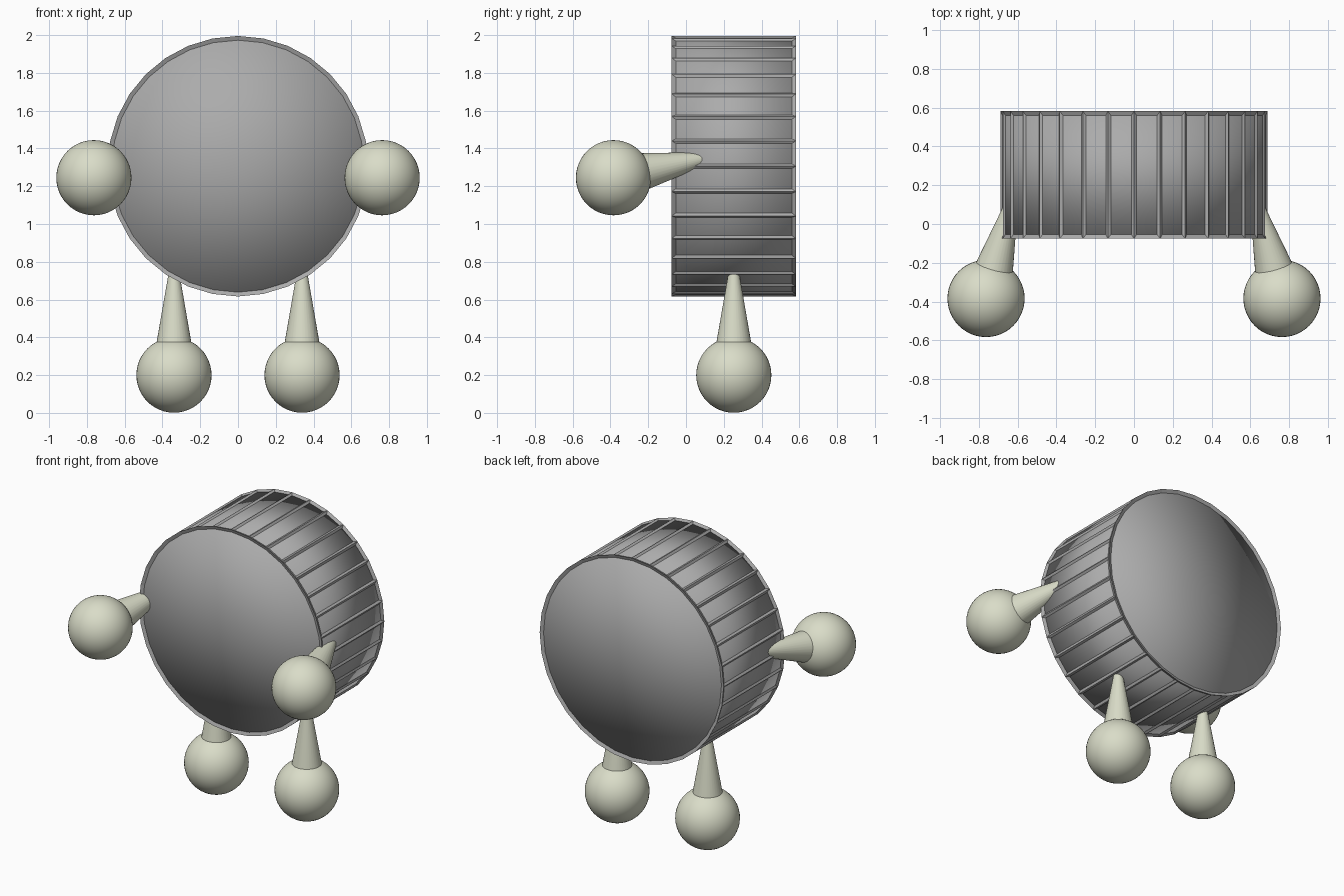
import bpy, math
from mathutils import Vector

if "Cube" in bpy.data.objects:
    bpy.data.objects.remove(bpy.data.objects["Cube"])


def material(name, rgb):
    m = bpy.data.materials.new(name)
    m.diffuse_color = (*rgb, 1)
    m.use_nodes = True
    m.node_tree.nodes["Principled BSDF"].inputs["Base Color"].default_value = m.diffuse_color
    return m


GREY = material("drum grey", (0.41, 0.41, 0.41))
CREAM = material("pale cream", (0.70, 0.72, 0.58))


def finish(name, mat, smooth=True):
    ob = bpy.context.object
    ob.name = name
    ob.data.materials.append(mat)
    if smooth:
        bpy.ops.object.shade_smooth()
    return ob


def drum(name, fill, smooth):
    bpy.ops.mesh.primitive_cylinder_add(
        vertices=32, radius=0.68, depth=0.64, end_fill_type=fill,
        location=(0, 0.253, 1.306), rotation=(math.pi / 2, 0, 0))
    return finish(name, GREY, smooth)


def ball(name, centre):
    bpy.ops.mesh.primitive_uv_sphere_add(segments=48, ring_count=24, radius=0.199, location=centre)
    finish(name, CREAM)


def limb(name, start, direction, length, r1, r2):
    d = Vector(direction).normalized()
    bpy.ops.mesh.primitive_cone_add(
        vertices=32, radius1=r1, radius2=r2, depth=length,
        location=Vector(start) + d * length / 2,
        rotation=d.to_track_quat('Z', 'Y').to_euler())
    finish(name, CREAM, False)
    bpy.ops.object.shade_smooth_by_angle(angle=math.radians(40))


# Drum body, softly shaded, with raised bars along every edge
drum("drum_body", 'TRIFAN', True)
bars = drum("drum_bars", 'NGON', False)
wire = bars.modifiers.new("bars", 'WIREFRAME')
wire.thickness = 0.026
wire.offset = 0
wire.use_even_offset = True

# Arms reaching forward and legs, each a tapered limb with a ball end
for side, s in (("left", -1), ("right", 1)):
    hand = (s * 0.763, -0.384, 1.245)
    ball(side + "_hand", hand)
    limb(side + "_arm", hand, (-0.27 * s, 1, 0.21), 0.56, 0.13, 0.025)
    foot = (s * 0.339, 0.253, 0.2)
    ball(side + "_foot", foot)
    limb(side + "_leg", foot, (0, 0, 1), 0.60, 0.122, 0.018)
